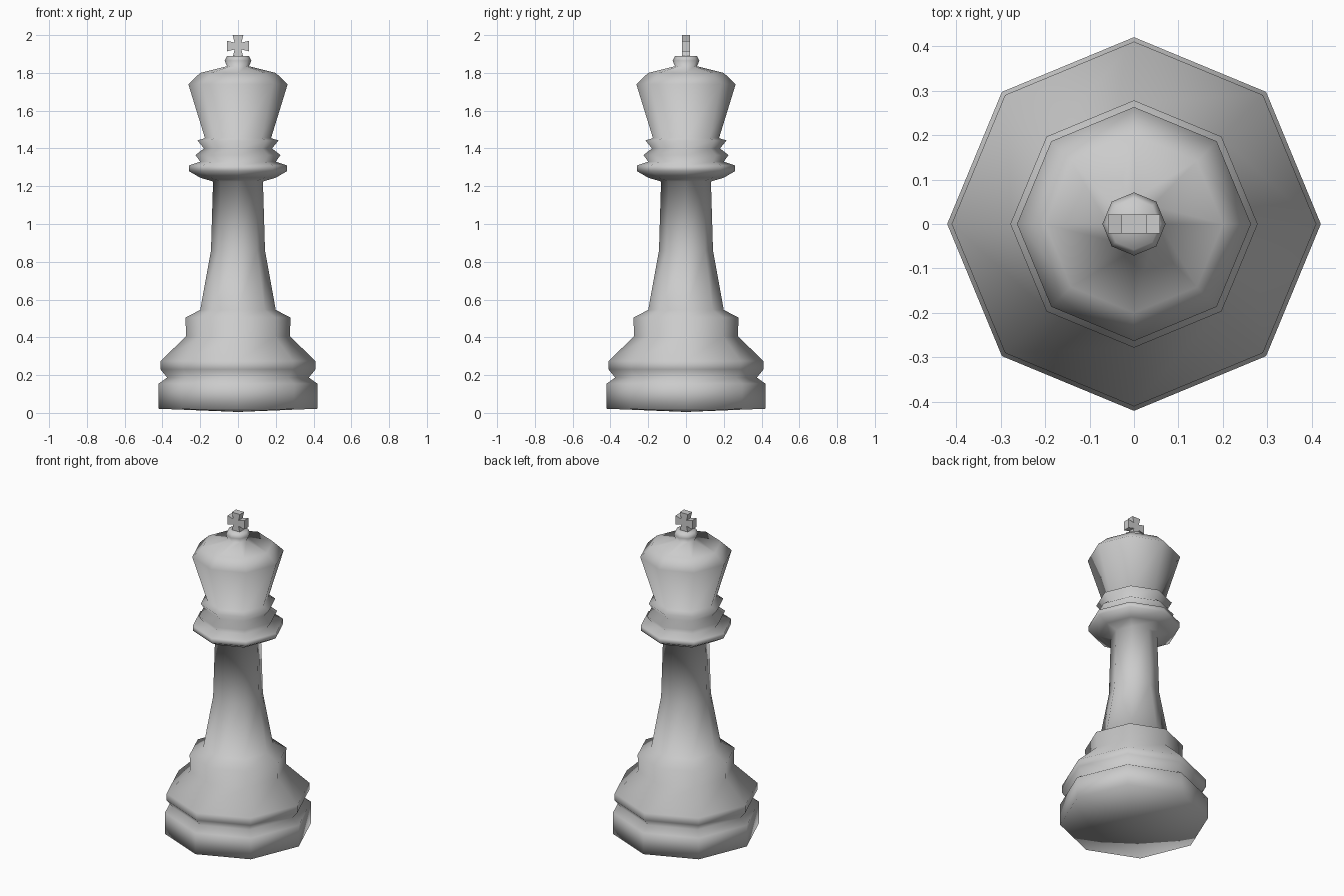
import bpy, bmesh, math

if "Cube" in bpy.data.objects:
    bpy.data.objects.remove(bpy.data.objects["Cube"])

SIDES = 8


def make_object(name, bm, smooth):
    bmesh.ops.recalc_face_normals(bm, faces=bm.faces)
    for f in bm.faces:
        f.smooth = smooth
    mesh = bpy.data.meshes.new(name)
    bm.to_mesh(mesh)
    bm.free()
    obj = bpy.data.objects.new(name, mesh)
    bpy.context.collection.objects.link(obj)
    return obj


def lathe(name, profile):
    """Turn a bottom-to-top (radius, height) profile; radius 0 makes a pole."""
    bm = bmesh.new()
    rings = []
    for r, z in profile:
        n = SIDES if r > 0 else 1
        rings.append([bm.verts.new((r * math.cos(2 * math.pi * i / SIDES),
                                    r * math.sin(2 * math.pi * i / SIDES), z))
                      for i in range(n)])
    for a, b in zip(rings, rings[1:]):
        for i in range(SIDES):
            j = (i + 1) % SIDES
            quad = [a[i % len(a)], a[j % len(a)], b[j % len(b)], b[i % len(b)]]
            bm.faces.new(list(dict.fromkeys(quad)))
    return make_object(name, bm, True)


# Turned body: base, stem, collar, flared head and finial
lathe("turned_body", [
    (0, 0.005), (0.42, 0.022), (0.42, 0.155), (0.375, 0.187),
    (0.41, 0.23), (0.41, 0.275), (0.275, 0.405), (0.278, 0.505),
    (0.20, 0.545), (0.143, 0.86), (0.132, 1.225),
    (0.20, 1.245), (0.26, 1.28), (0.26, 1.31), (0.20, 1.33),
    (0.225, 1.365), (0.18, 1.40), (0.215, 1.442), (0.175, 1.455),
    (0.263, 1.74), (0.20, 1.80), (0.058, 1.835),
    (0.071, 1.865), (0.058, 1.89), (0, 1.89),
])

# Flared cross on top: one arm outline turned four times, then extruded
bm = bmesh.new()
outline = []
for k in range(4):
    c, s = math.cos(k * math.pi / 2), math.sin(k * math.pi / 2)
    for x, z in ((0.018, -0.018), (0.058, -0.028), (0.058, 0.028)):
        outline.append(bm.verts.new((c * x - s * z, -0.021, 1.942 + s * x + c * z)))
face = bm.faces.new(outline)
extruded = bmesh.ops.extrude_face_region(bm, geom=[face])
bmesh.ops.translate(bm, vec=(0, 0.042, 0),
                    verts=[g for g in extruded["geom"] if isinstance(g, bmesh.types.BMVert)])
make_object("top_cross", bm, False)
